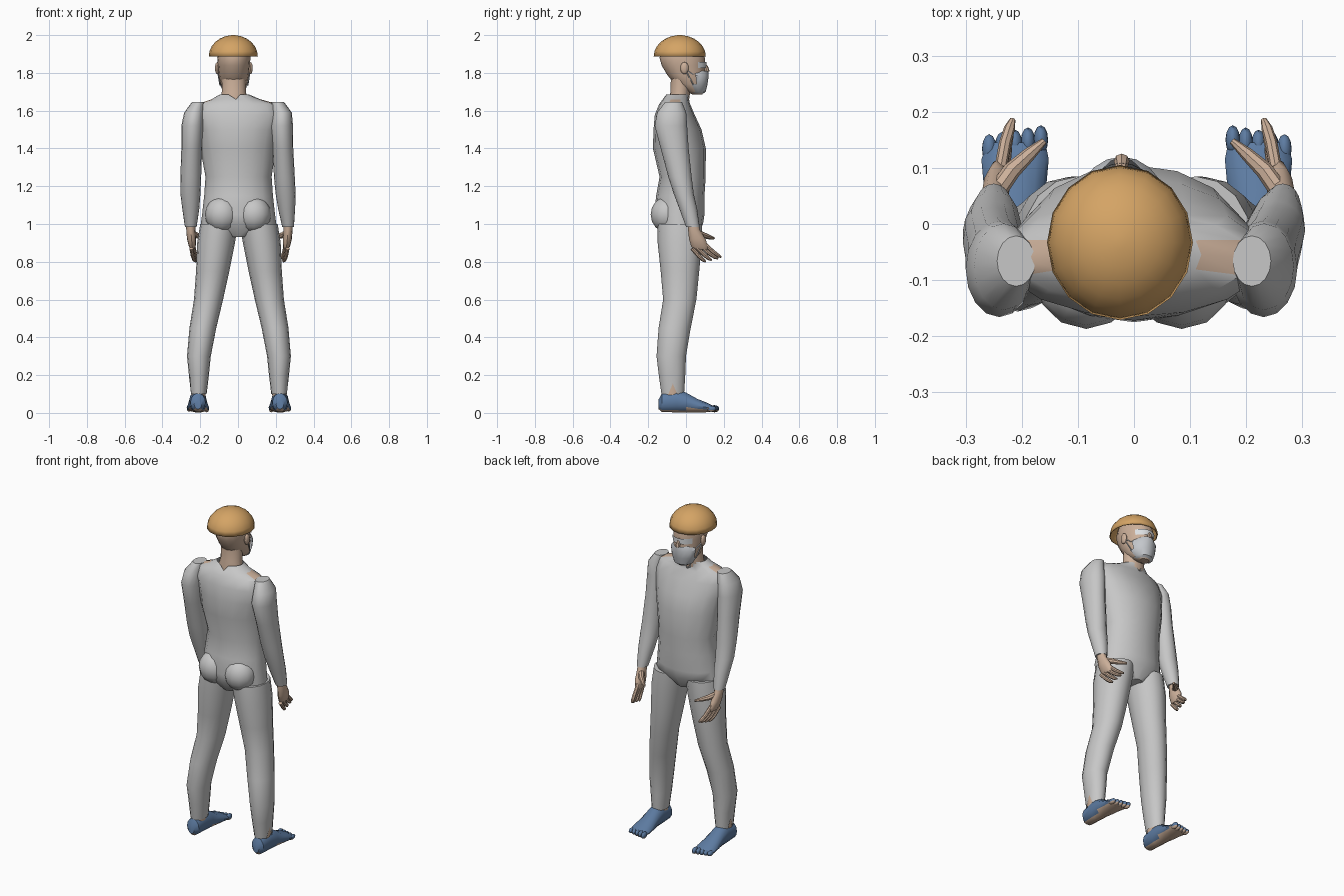
import bpy, bmesh, math
from mathutils import Vector, Matrix

cube = bpy.data.objects.get("Cube")
if cube:
    bpy.data.objects.remove(cube)


def material(name, rgb):
    mat = bpy.data.materials.new(name)
    mat.use_nodes = True
    mat.diffuse_color = (*rgb, 1)
    mat.node_tree.nodes["Principled BSDF"].inputs["Base Color"].default_value = (*rgb, 1)
    return mat


SUIT = material("suit grey", (.57, .57, .57))
SKIN = material("skin", (.6, .43, .32))
HELMET = material("helmet orange", (.66, .37, .13))
SHOE = material("shoe blue", (.11, .2, .36))
MASK = material("mask pale grey", (.55, .57, .6))
LENS = material("lens white", (.72, .74, .76))


def finish(name, bm, mats, angle=40):
    bmesh.ops.recalc_face_normals(bm, faces=bm.faces)
    mesh = bpy.data.meshes.new(name)
    bm.to_mesh(mesh)
    bm.free()
    obj = bpy.data.objects.new(name, mesh)
    bpy.context.collection.objects.link(obj)
    for mat in mats:
        mesh.materials.append(mat)
    bpy.ops.object.select_all(action='DESELECT')
    obj.select_set(True)
    bpy.context.view_layer.objects.active = obj
    bpy.ops.object.shade_smooth_by_angle(angle=math.radians(angle))
    return obj


def skin_rings(bm, rings, caps=(True, True)):
    """Join rings of points into a skin."""
    rows = [[bm.verts.new(p) for p in ring] for ring in rings]
    n = len(rows[0])
    for a, b in zip(rows, rows[1:]):
        for i in range(n):
            j = (i + 1) % n
            bm.faces.new((a[i], a[j], b[j], b[i]))
    for row, cap in ((rows[0], caps[0]), (rows[-1], caps[1])):
        if cap:
            bm.faces.new(row)
    return rows


def oval(x, y, z, rx, ry, sides=16, upright=False):
    """Oval ring lying flat, or standing across y when upright."""
    pts = []
    for i in range(sides):
        a = 2 * math.pi * i / sides
        u, v = rx * math.cos(a), ry * math.sin(a)
        pts.append(Vector((x + u, y, z + v) if upright else (x + u, y + v, z)))
    return pts


def loft(name, rings, mats, caps=(True, True), sides=16, keep=None):
    bm = bmesh.new()
    skin_rings(bm, [oval(*r, sides) for r in rings], caps)
    if keep:
        bad = [f for f in bm.faces if not keep(f.calc_center_median())]
        bmesh.ops.delete(bm, geom=bad, context='FACES')
    return finish(name, bm, mats)


def tube(bm, points, radii, sides=8):
    """Tapered tube through points, added to bm."""
    pts = [Vector(p) for p in points]
    rings = []
    for i, p in enumerate(pts):
        d = pts[min(i + 1, len(pts) - 1)] - pts[max(i - 1, 0)]
        q = d.to_track_quat('Z', 'Y')
        rings.append([p + q @ v for v in oval(0, 0, 0, radii[i], radii[i], sides)])
    skin_rings(bm, rings)


def ball(bm, centre, size):
    m = Matrix.Translation(centre) @ Matrix.Diagonal((*size, 1))
    bmesh.ops.create_uvsphere(bm, u_segments=12, v_segments=8, radius=1, matrix=m)


# Suit body, open at a notched collar with bare skin on the shoulders
torso = loft("suit_torso", [
    (0, -.03, .93, .05, .08), (.003, -.035, 1, .2, .125), (.003, -.035, 1.05, .193, .133),
    (.003, -.03, 1.15, .182, .128), (.003, -.018, 1.25, .175, .122),
    (0, -.035, 1.4, .2, .14), (0, -.045, 1.5, .215, .127), (0, -.06, 1.58, .235, .105),
    (-.003, -.06, 1.635, .21, .082), (-.01, -.055, 1.66, .13, .068),
    (-.02, -.045, 1.685, .078, .064)], [SUIT, SKIN], caps=(True, False))
for f in torso.data.polygons:
    if 1.64 < f.center.z < 1.67 and abs(f.center.y + .055) < .03:
        f.material_index = 1
for v in torso.data.vertices:
    if v.co.z > 1.68 and abs(v.co.x + .02) < .005:
        v.co.z -= .045

# Buttocks
bm = bmesh.new()
for s in (-1, 1):
    ball(bm, (s * .085, -.1, 1.05), (.09, .087, .095))
finish("suit_seat", bm, [SUIT])

# The figure looks toward +y, so its own left is -x
for s, side in ((-1, "left"), (1, "right")):
    off = .005      # middle line of the legs
    lean = .015 if s > 0 else 0

    # Trouser leg with a notch at the outer ankle
    leg = loft(side + "_suit_leg", [
        (s * x + off, y, z, rx, ry) for x, y, z, rx, ry in (
            (.214, -.07, .1, .043, .06), (.212, -.074, .2, .053, .07),
            (.212, -.078, .3, .063, .078), (.191, -.06, .45, .071, .085),
            (.161, -.033, .6, .077, .088), (.139, -.032, .75, .088, .102),
            (.121, -.033, .9, .1, .117), (.105, -.033, 1, .1, .118))],
        [SUIT], caps=(False, True))
    low = [v for v in leg.data.vertices if v.co.z < .11]
    max(low, key=lambda v: s * v.co.x).co.z += .055
    loft(side + "_ankle", [(s * .214 + off, -.07, .06, .036, .05),
                           (s * .214 + off, -.07, .18, .042, .056)], [SKIN])

    # Shoe with toes, and a bare sole
    bm = bmesh.new()
    cx = s * .217 + off
    skin_rings(bm, [oval(cx + s * dx, y, z, rx, rz, 14, True) for dx, y, z, rx, rz in (
        (0, -.146, .045, .02, .025), (0, -.128, .054, .04, .05), (0, -.05, .062, .046, .061),
        (0, 0, .055, .048, .054), (0, .06, .038, .055, .037), (0, .115, .028, .06, .025),
        (-.002, .145, .022, .052, .014))])
    for i in range(5):
        ball(bm, (cx + s * (.046 - i * .023), .134 + i * .004, .022),
             (.013, .026, .015 + .001 * i))
    foot = finish(side + "_shoe", bm, [SHOE, SKIN])
    for f in foot.data.polygons:
        if f.center.z < .022 and f.normal.z < -.3:
            f.material_index = 1

    # Sleeve
    loft(side + "_sleeve", [
        (s * x + lean * t, y, z, rx, ry) for x, y, z, rx, ry, t in (
            (.25, .036, .985, .031, .036, 1), (.25, .012, 1.08, .045, .047, .5),
            (.252, -.012, 1.16, .053, .053, 0), (.25, -.032, 1.25, .055, .062, -.3),
            (.245, -.06, 1.4, .055, .074, -.5), (.24, -.08, 1.52, .06, .086, -.6),
            (.232, -.076, 1.59, .053, .077, 0), (.21, -.066, 1.645, .034, .045, 0))],
        [SUIT])

    # Hand with four bent fingers and an inward thumb
    bm = bmesh.new()
    hx = s * .25 + lean
    skin_rings(bm, [oval(hx - s * dx, y, z, rx, ry, 12) for dx, y, z, rx, ry in (
        (0, .035, 1.02, .024, .028), (0, .042, .97, .024, .031),
        (.004, .06, .92, .024, .044), (.008, .072, .88, .018, .044), (.01, .078, .865, .01, .036))])
    for i in range(4):
        y, z = .108 - i * .022, .885 - i * .008
        reach = 1 - .12 * abs(i - .7)
        x = hx - s * (.012 - i * .003)
        tube(bm, [(x, y - .01, z + .01), (x - s * .008, y + .038 * reach, z - .032),
                  (x - s * .016, y + .068 * reach, z - .052), (x - s * .022, y + .086 * reach, z - .06)],
             [.011, .011, .01, .005])
    tube(bm, [(hx - s * .004, .055, .955), (hx - s * .032, .095, .94),
              (hx - s * .064, .125, .93), (hx - s * .09, .148, .925)], [.017, .016, .012, .006])
    finish(side + "_hand", bm, [SKIN])

# Head and neck
HX = -.022
loft("neck", [(HX, -.045, 1.58, .09, .05), (HX, -.042, 1.64, .074, .056), (HX, -.03, 1.7, .064, .052),
              (HX, -.025, 1.78, .064, .055)], [SKIN])
face = [(HX, .06, 1.685, .03, .025), (HX, .05, 1.7, .05, .045), (HX, .02, 1.74, .07, .08),
        (HX, 0, 1.79, .08, .1), (HX, -.015, 1.84, .085, .114), (HX, -.02, 1.88, .088, .12),
        (HX, -.022, 1.93, .08, .105), (HX, -.022, 1.97, .045, .06)]
loft("head", face, [SKIN])
bm = bmesh.new()
tube(bm, [(HX, .09, 1.86), (HX, .105, 1.83), (HX, .112, 1.805)], [.006, .012, .014])
finish("nose", bm, [SKIN])
bm = bmesh.new()
for s in (-1, 1):
    ball(bm, (HX + s * .088, -.008, 1.825), (.012, .022, .032))
finish("ears", bm, [SKIN])

# Face mask with ear loops
loft("face_mask", [(HX, .06, 1.69, .036, .03), (HX, .05, 1.7, .056, .054), (HX, .03, 1.74, .076, .084),
                   (HX, .02, 1.785, .084, .1), (HX, .01, 1.81, .06, .108)],
     [MASK], caps=(False, False), sides=20, keep=lambda c: c.y > .04)
bm = bmesh.new()
for s in (-1, 1):
    for z in (1.735, 1.79):
        tube(bm, [(HX + s * .074, .04, z), (HX + s * .088, -.005, 1.82)], [.003, .003], 6)
finish("mask_loops", bm, [MASK])

# Clear glasses
loft("glasses", [(HX, -.01, 1.825, .084, .118), (HX, -.012, 1.858, .087, .121)], [LENS],
     caps=(False, False), sides=28, keep=lambda c: c.y > .06 and abs(c.x - HX) > .008)

# Hollow helmet dome
dome = []
for i in range(7):
    a = math.radians(i * 14.2)
    dome.append((HX - .003, -.033, 1.887 + .113 * math.sin(a),
                 .13 * math.cos(a), .138 * math.cos(a)))
helmet = loft("helmet", dome, [HELMET], caps=(False, True))
shell = helmet.modifiers.new("shell", 'SOLIDIFY')
shell.thickness = .005
shell.offset = -1
